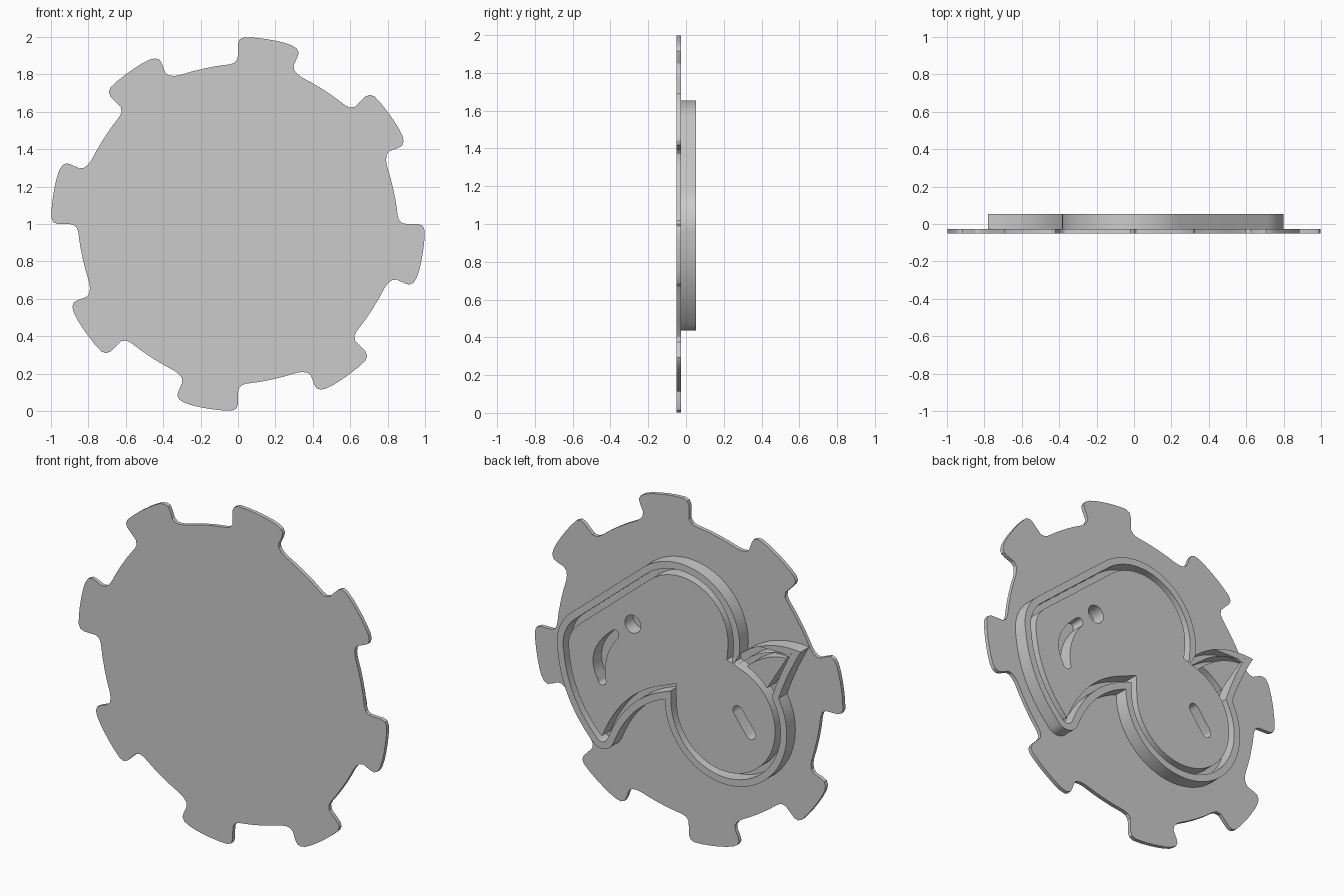
import bpy
from math import sin, cos, radians, pi
from mathutils import Vector

cube = bpy.data.objects.get("Cube")
if cube:
    bpy.data.objects.remove(cube, do_unlink=True)

grey = bpy.data.materials.new("plain grey")
grey.use_nodes = True
colour = (0.6, 0.6, 0.6, 1)
grey.diffuse_color = colour
grey.node_tree.nodes["Principled BSDF"].inputs["Base Color"].default_value = colour

CENTRE_Z = 1.0
BACK, PLATE, TOP = -0.05, -0.027, 0.053


def arc(cx, cz, r, a0, a1, n=24):
    steps = [radians(a0 + (a1 - a0) * i / n) for i in range(n + 1)]
    return [Vector((cx + r * cos(a), cz + r * sin(a))) for a in steps]


def bend(p, c, q, n=14):
    p, c, q = Vector(p), Vector(c), Vector(q)
    ts = [i / n for i in range(n + 1)]
    return [p * (1 - t) ** 2 + c * 2 * t * (1 - t) + q * t * t for t in ts]


def clean(points):
    return [p for i, p in enumerate(points) if (p - points[i - 1]).length > 0.004]


def inset(points, d):
    """Move a counter-clockwise loop inwards with mitred corners."""
    result = []
    for i, p in enumerate(points):
        a = (p - points[i - 1]).normalized()
        b = (points[(i + 1) % len(points)] - p).normalized()
        na, nb = Vector((-a.y, a.x)), Vector((-b.y, b.x))
        m = (na + nb).normalized()
        result.append(p + m * d / max(m.dot(na), 0.4))
    return result


def slab(name, loops, y0, y1):
    """Extrude filled loops (inner loops are holes) between two depths."""
    curve = bpy.data.curves.new(name, "CURVE")
    curve.dimensions = "2D"
    curve.fill_mode = "BOTH"
    curve.extrude = (y1 - y0) / 2
    for loop in loops:
        spline = curve.splines.new("POLY")
        spline.points.add(len(loop) - 1)
        for point, p in zip(spline.points, loop):
            point.co = (p.x, p.y, 0, 1)
        spline.use_cyclic_u = True
    obj = bpy.data.objects.new(name, curve)
    bpy.context.collection.objects.link(obj)
    obj.rotation_euler.x = pi / 2
    obj.location = (0, (y0 + y1) / 2, CENTRE_Z)
    bpy.ops.object.select_all(action="DESELECT")
    obj.select_set(True)
    bpy.context.view_layer.objects.active = obj
    bpy.ops.object.convert(target="MESH")
    obj = bpy.context.object
    obj.data.materials.clear()
    obj.data.materials.append(grey)
    bpy.ops.object.shade_smooth_by_angle(angle=radians(30))
    return obj


# Toothed back plate: one tooth as (radius, angle), repeated eight times
tooth = [(0.855, 93), (0.863, 91.2), (0.885, 90.1), (0.965, 90), (0.988, 89.4),
         (0.999, 88), (1, 85), (1, 82), (1, 79), (1, 76), (0.998, 73.3),
         (0.99, 71.5), (0.972, 70.5), (0.945, 70.4), (0.9, 70.7), (0.877, 70),
         (0.863, 68.5), (0.855, 66.5), (0.852, 62), (0.851, 58), (0.852, 53)]
gear = [Vector((r * cos(radians(a - 45 * k)), r * sin(radians(a - 45 * k))))
        for k in range(8) for r, a in tooth]
slab("toothed_plate", [gear], BACK, PLATE)

# Figure outline: round body, beak, round head, tail
HEAD = (-0.295, -0.165)
body = arc(0, 0.27, 0.385, 50, 187, 36)
beak = (bend((-0.382, 0.222), (-0.55, 0.37), (-0.78, 0.345))
        + bend((-0.78, 0.345), (-0.69, 0.19), (-0.637, 0.035)))
tail = (bend((0.1, -0.165), (0.33, -0.25), (0.435, -0.513))
        + arc(0.51, -0.485, 0.08, 200, 310, 10)
        + bend((0.561, -0.546), (0.77, -0.34), (0.796, -0.058))
        + arc(0.55, -0.015, 0.25, -10, 50, 14))
full = clean(body + beak + arc(*HEAD, 0.395, 150, 360, 48) + tail)
plain = clean(body + arc(*HEAD, 0.395, 103, 360, 56) + tail)

# Raised rim around the whole figure
slab("outer_rim", [full, inset(full, 0.04)], PLATE, TOP)

# Inner block with a round hole, a curved hole and a slot
round_hole = arc(0.308, 0.218, 0.052, 0, 345, 23)
curved_hole = clean(arc(0.418, 0.134, 0.026, -40, 130, 8)
                    + bend((0.40, 0.155), (0.40, 0.155), (0.437, 0.149), 2)[2:]
                    + bend((0.437, 0.149), (0.62, -0.02), (0.535, -0.165))
                    + arc(0.508, -0.165, 0.026, 0, -170, 8)
                    + bend((0.482, -0.165), (0.51, 0.0), (0.438, 0.117)))
curved_hole = clean(bend((0.437, 0.149), (0.63, -0.01), (0.535, -0.165))
                    + arc(0.508, -0.165, 0.026, 0, -170, 8)
                    + bend((0.482, -0.165), (0.51, -0.01), (0.4, 0.115))
                    + bend((0.4, 0.115), (0.395, 0.165), (0.437, 0.149), 8))
slot = (arc(-0.373, -0.11, 0.032, -35, 145, 10)
        + arc(-0.456, -0.222, 0.032, 145, 325, 10))
slab("inner_block", [inset(plain, 0.075), round_hole, curved_hole, slot], PLATE, TOP)

# Small block inside the beak
beak_block = clean(arc(*HEAD, 0.36, 112, 138, 8)
                   + bend((-0.565, 0.08), (-0.62, 0.17), (-0.69, 0.285))
                   + bend((-0.69, 0.285), (-0.56, 0.28), (-0.43, 0.17)))
slab("beak_block", [beak_block], PLATE, TOP)
